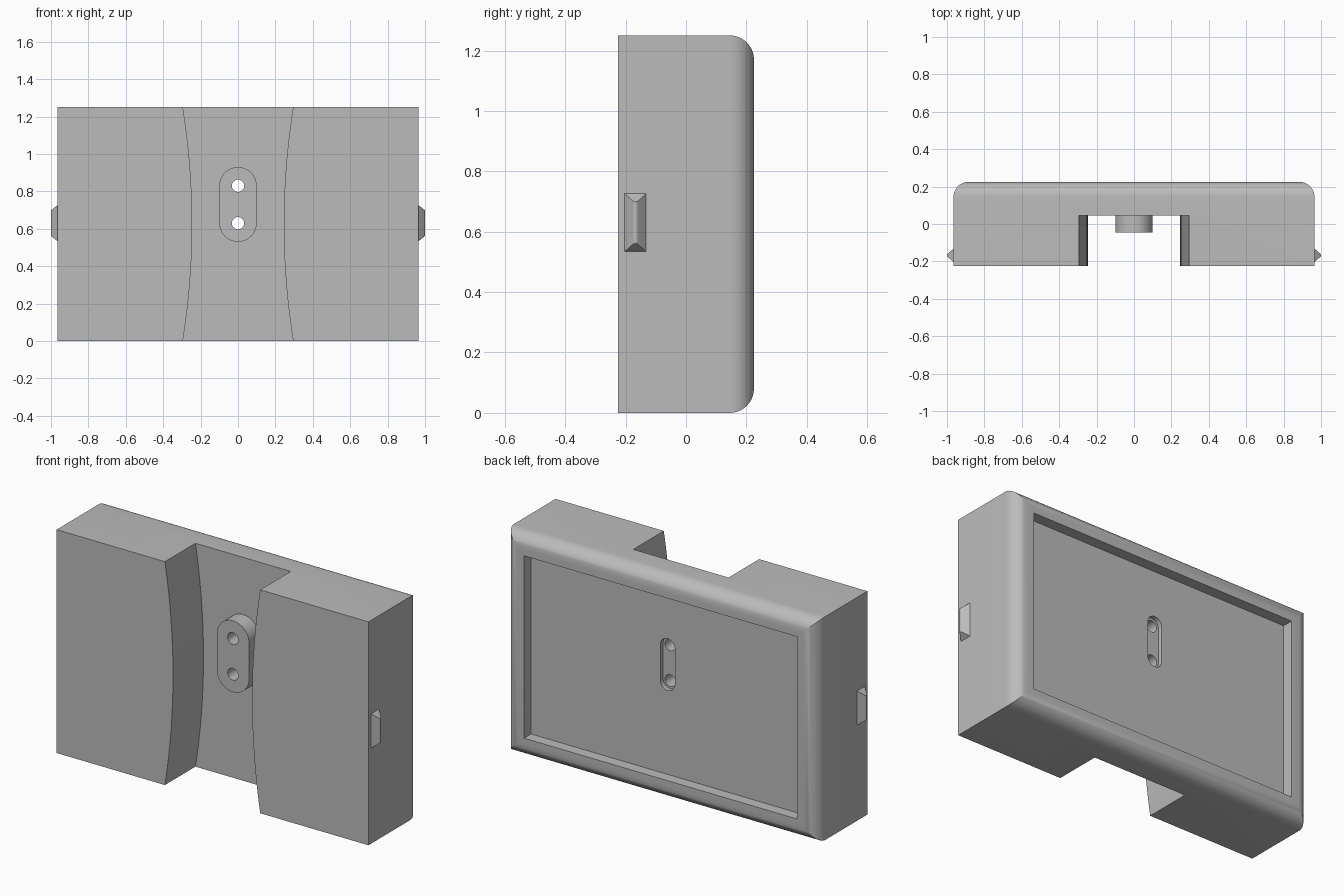
import bpy, bmesh
from math import radians, sin, cos, pi, sqrt

if "Cube" in bpy.data.objects:
    bpy.data.objects.remove(bpy.data.objects["Cube"], do_unlink=True)

W, D, H = 0.965, 0.225, 1.25        # half width, half depth, height
MID = H / 2
HOLES = (0.63, 0.83)                # hole heights

grey = bpy.data.materials.new("plain_grey")
grey.use_nodes = True
grey.diffuse_color = (0.5, 0.5, 0.5, 1)
grey.node_tree.nodes["Principled BSDF"].inputs["Base Color"].default_value = (0.5, 0.5, 0.5, 1)


def finish(name, bm):
    bmesh.ops.recalc_face_normals(bm, faces=bm.faces[:])
    mesh = bpy.data.meshes.new(name)
    bm.to_mesh(mesh)
    bm.free()
    mesh.materials.append(grey)
    obj = bpy.data.objects.new(name, mesh)
    bpy.context.collection.objects.link(obj)
    return obj


def prism(name, outline, y0, y1):
    """Extrude an (x, z) outline from y0 to y1."""
    bm = bmesh.new()
    face = bm.faces.new([bm.verts.new((x, y0, z)) for x, z in outline])
    side = bmesh.ops.extrude_face_region(bm, geom=[face])["geom"]
    verts = [v for v in side if isinstance(v, bmesh.types.BMVert)]
    bmesh.ops.translate(bm, verts=verts, vec=(0, y1 - y0, 0))
    return finish(name, bm)


def rect(x, z0, z1):
    return [(-x, z0), (x, z0), (x, z1), (-x, z1)]


def capsule(r, z0, z1, n=20):
    top = [(r * cos(pi * i / n), z1 + r * sin(pi * i / n)) for i in range(n + 1)]
    low = [(-r * cos(pi * i / n), z0 - r * sin(pi * i / n)) for i in range(n + 1)]
    return top + low


def circle(r, z, n=32):
    return [(r * cos(2 * pi * i / n), z + r * sin(2 * pi * i / n)) for i in range(n)]


def combine(target, tool, operation):
    tool.hide_render = True
    mod = target.modifiers.new(operation.lower(), "BOOLEAN")
    mod.operation, mod.solver, mod.object = operation, "EXACT", tool
    bpy.context.view_layer.objects.active = target
    bpy.ops.object.modifier_apply(modifier=mod.name)
    bpy.data.objects.remove(tool, do_unlink=True)


# Block with rounded back edges and mitred corners
body = prism("body", rect(W, 0, H), -D, D)
bm = bmesh.new()
bm.from_mesh(body.data)
back_edges = [e for e in bm.edges if all(v.co.y > D - 0.01 for v in e.verts)]
bmesh.ops.bevel(bm, geom=back_edges, offset=0.08, segments=10, profile=0.5, affect="EDGES")
bm.to_mesh(body.data)
bm.free()

# Front channel with bowed-in walls
sag, half = 0.05, MID
radius = (half ** 2 + sag ** 2) / (2 * sag)
reach = half + 0.05
wall = []
for i in range(29):
    t = -reach + 2 * reach * i / 28
    wall.append((0.245 + radius - sqrt(radius ** 2 - t ** 2), MID + t))
channel = wall + [(-x, z) for x, z in reversed(wall)]
combine(body, prism("channel_cutter", channel, -D - 0.1, 0.045), "DIFFERENCE")

# Back tray, boss, and the slot with two through holes
combine(body, prism("tray_cutter", rect(0.845, 0.115, 1.135), 0.163, D + 0.1), "DIFFERENCE")
combine(body, prism("boss", capsule(0.1, *HOLES), -0.045, 0.08), "UNION")
combine(body, prism("slot_cutter", capsule(0.045, *HOLES), 0.138, 0.2), "DIFFERENCE")
for z in HOLES:
    combine(body, prism("hole_cutter", circle(0.033, z), -0.1, 0.2), "DIFFERENCE")


# Side catches: wedge with hipped ends and a softened ridge
def catch(name, side):
    bm = bmesh.new()
    y = -0.1675
    base = [bm.verts.new((side * (W - 0.005), y + a * 0.04, 0.63 + b * 0.1))
            for a, b in ((-1, -1), (1, -1), (1, 1), (-1, 1))]
    low, high = [bm.verts.new((side * 1.004, y, 0.63 + b * 0.064)) for b in (-1, 1)]
    for f in (base, (base[0], base[1], low), (base[2], base[3], high),
              (base[1], base[2], high, low), (base[3], base[0], low, high)):
        bm.faces.new(f)
    ridge = [e for e in bm.edges if low in e.verts and high in e.verts]
    bmesh.ops.bevel(bm, geom=ridge, offset=0.013, segments=4, profile=0.5, affect="EDGES")
    top = max(abs(v.co.x) for v in bm.verts)
    for v in bm.verts:                      # keep the tip at full width
        if abs(v.co.x) > W:
            v.co.x += side * (1.0 - top)
    return finish(name, bm)


parts = [body, catch("left_catch", 1), catch("right_catch", -1)]

# Smooth curves, crisp edges
bpy.ops.object.select_all(action="DESELECT")
for part in parts:
    part.select_set(True)
bpy.context.view_layer.objects.active = body
bpy.ops.object.shade_smooth_by_angle(angle=radians(30))
